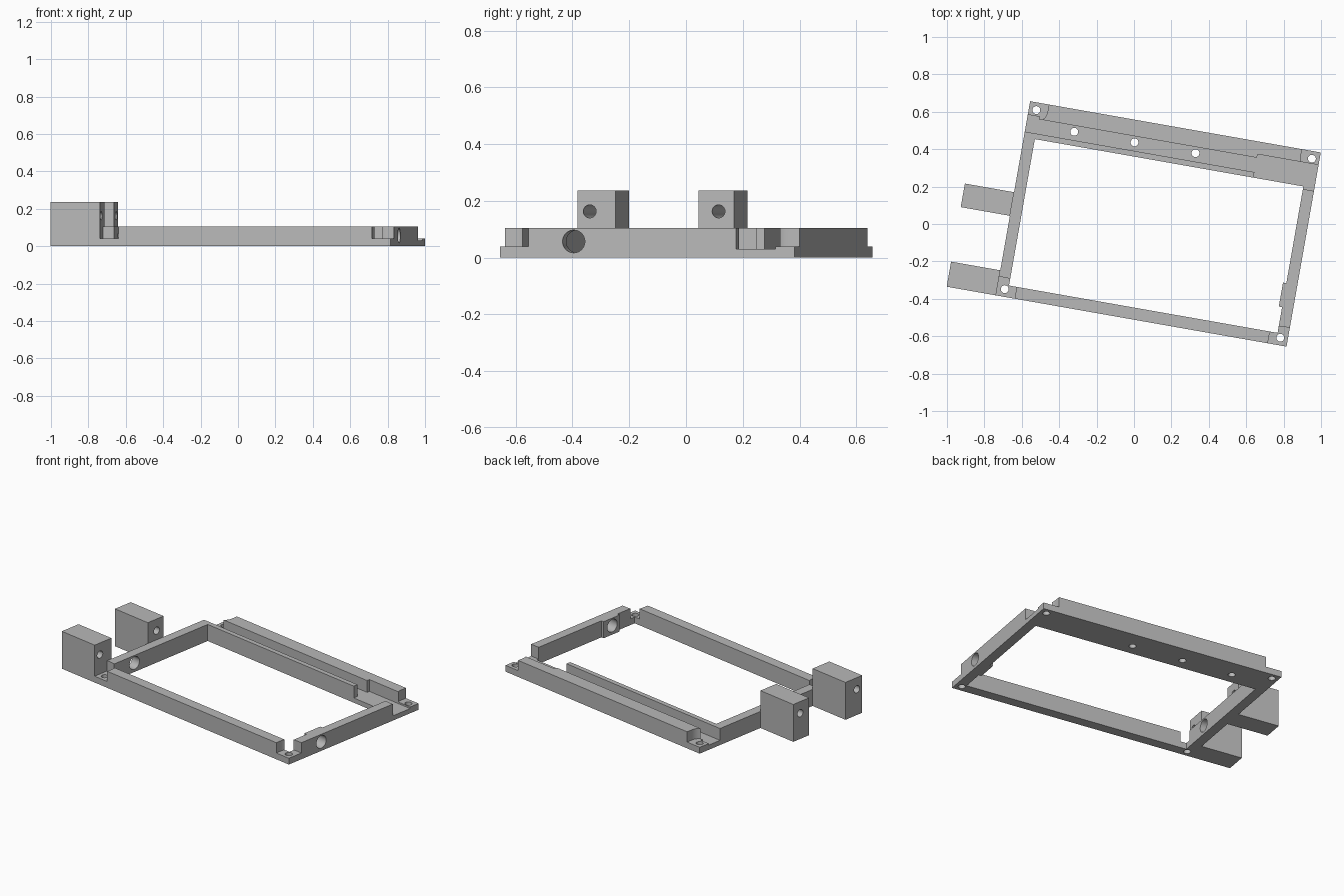
import bpy, bmesh, math
from mathutils import Matrix

if "Cube" in bpy.data.objects:
    bpy.data.objects.remove(bpy.data.objects["Cube"])

# One plain grey material
grey = bpy.data.materials.new("light grey")
grey.use_nodes = True
colour = (0.48, 0.48, 0.48, 1)
grey.diffuse_color = colour
grey.node_tree.nodes["Principled BSDF"].inputs["Base Color"].default_value = colour

# Frame layout, measured along its own sides
LEFT, RIGHT, FRONT, BACK = -0.661, 0.917, -0.504, 0.55
HEIGHT, TAB, FLOOR, OUT = 0.105, 0.04, 0.03, 0.05
TURN = Matrix.Rotation(math.radians(-10), 4, "Z")


def make_object(name, bm):
    mesh = bpy.data.meshes.new(name)
    bm.to_mesh(mesh)
    bm.free()
    mesh.materials.append(grey)
    obj = bpy.data.objects.new(name, mesh)
    bpy.context.collection.objects.link(obj)
    return obj


def box(name, x, y, z):
    bm = bmesh.new()
    bmesh.ops.create_cube(bm, size=1)
    for v in bm.verts:
        v.co = [(r[0] + r[1]) / 2 + c * (r[1] - r[0]) for r, c in zip((x, y, z), v.co)]
    return make_object(name, bm)


def cylinder(name, centre, radius, depth, along_x=False):
    bm = bmesh.new()
    bmesh.ops.create_cone(bm, cap_ends=True, segments=32, radius1=radius,
                          radius2=radius, depth=depth)
    if along_x:
        bmesh.ops.rotate(bm, verts=bm.verts, matrix=Matrix.Rotation(math.pi / 2, 3, "Y"))
    bmesh.ops.translate(bm, verts=bm.verts, vec=centre)
    return make_object(name, bm)


def cut(target, cutter):
    cutter.hide_render = True
    mod = target.modifiers.new("cut", "BOOLEAN")
    mod.operation, mod.solver, mod.object = "DIFFERENCE", "EXACT", cutter
    bpy.context.view_layer.objects.active = target
    bpy.ops.object.modifier_apply(modifier=mod.name)
    bpy.data.objects.remove(cutter)


def cross_bore(target):
    cut(target, cylinder("cross_bore", (0, -0.24, 0.057), 0.04, 3, True))


# Frame with its central opening
frame = box("frame", (LEFT, RIGHT), (FRONT, BACK), (0, HEIGHT))
cut(frame, box("opening", (-0.601, 0.857), (-0.44, 0.355), (-OUT, 1)))

# Channel in the wide back rail, stepped wider at both ends
for x, y in (((LEFT - OUT, 0.65), (0.385, 0.463)),
             ((0.586, RIGHT + OUT), (0.341, 0.482)),
             ((LEFT - OUT, -0.598), (0.4, 0.477))):
    cut(frame, box("channel", x, y, (FLOOR, 1)))
for x in (-0.4, -0.073, 0.258):
    cut(frame, cylinder("channel_hole", (x, 0.43, 0), 0.021, 1))

# Lowered screw tabs with rounded inner walls at the four corners
REACH = 0.061
for edge_x, sx in ((LEFT, -1), (RIGHT, 1)):
    for edge_y, sy in ((FRONT, -1), (BACK, 1)):
        cx, cy = edge_x - sx * 0.041, edge_y - sy * 0.041
        far_x, far_y = edge_x + sx * OUT, edge_y + sy * OUT
        cut(frame, cylinder("corner_round", (cx, cy, TAB + 0.5), REACH, 1))
        cut(frame, box("corner_side", sorted((cx - sx * REACH, far_x)),
                       sorted((cy, far_y)), (TAB, 1)))
        cut(frame, box("corner_end", sorted((cx, far_x)),
                       sorted((cy - sy * REACH, far_y)), (TAB, 1)))
        cut(frame, cylinder("corner_hole", (cx, cy, 0), 0.021, 1))
cross_bore(frame)

# Shallow boss inside the right rail, sharing the cross bore
boss = box("bore_boss", (0.839, 0.858), (-0.3, -0.17), (0, HEIGHT))
cross_bore(boss)

# Two tall mounting blocks on the outer left side
parts = [frame, boss]
for name, y, hole_y in (("front_block", (FRONT, -0.368), -0.461),
                        ("back_block", (-0.072, 0.056), 0.0)):
    block = box(name, (-0.928, LEFT), y, (0, 0.237))
    cut(block, cylinder("block_hole", (-0.8, hole_y, 0.163), 0.023, 1, True))
    parts.append(block)

# Turn the whole assembly and keep edges crisp
for obj in parts:
    obj.data.transform(TURN)
    bpy.ops.object.select_all(action="DESELECT")
    obj.select_set(True)
    bpy.context.view_layer.objects.active = obj
    bpy.ops.object.shade_smooth_by_angle(angle=math.radians(30))
